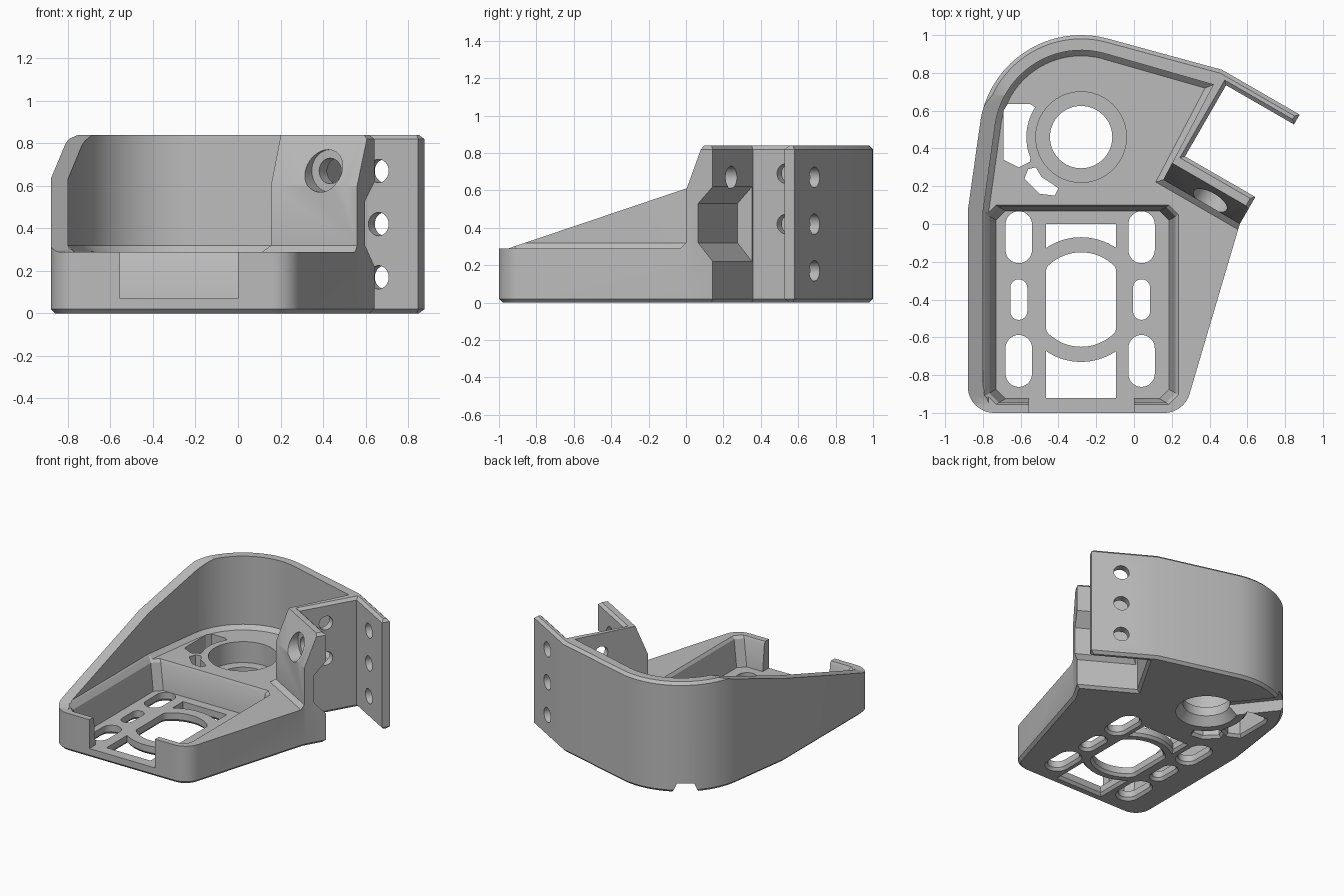
import bpy, bmesh, math
from mathutils import Vector, Matrix

cube = bpy.data.objects.get("Cube")
if cube:
    bpy.data.objects.remove(cube, do_unlink=True)

grey = bpy.data.materials.new("plain grey")
grey.use_nodes = True
grey.diffuse_color = (0.5, 0.5, 0.5, 1)
grey.node_tree.nodes["Principled BSDF"].inputs["Base Color"].default_value = (0.5, 0.5, 0.5, 1)

HEIGHT, FLOOR, TRAY = 0.84, 0.29, 0.07
BORE = Vector((-0.28, 0.46))
TRAY_MID = Vector((-0.28, -0.40))

# Frame of the clamp: s runs along the ears, n across them
U = Vector((math.cos(math.radians(30)), -0.5))
N = Vector((0.5, math.cos(math.radians(30))))
ORIGIN = Vector((0.56, 0.0))
CLAMP = Matrix(((U.x, N.x, 0, ORIGIN.x), (U.y, N.y, 0, ORIGIN.y), (0, 0, 1, 0), (0, 0, 0, 1)))


def clamp_point(s, n):
    return ORIGIN + U * s + N * n


def arc(center, r, a0, a1, steps):
    angles = [math.radians(a0 + (a1 - a0) * i / steps) for i in range(steps + 1)]
    return [Vector((center[0] + r * math.cos(a), center[1] + r * math.sin(a))) for a in angles]


def circle(center, r, steps=64):
    return arc(center, r, 0, 360, steps)[:-1]


def slot(center, w, h):
    r, d = w / 2, (h - w) / 2
    return (arc((center[0], center[1] + d), r, 0, 180, 16)
            + arc((center[0], center[1] - d), r, 180, 360, 16))


def inset(pts, d):
    """Move a counter-clockwise outline inwards by d."""
    out = []
    for i, p in enumerate(pts):
        a, b = (p - pts[i - 1]).normalized(), (pts[(i + 1) % len(pts)] - p).normalized()
        na, nb = Vector((-a.y, a.x)), Vector((-b.y, b.x))
        out.append(p + (na + nb) * d / (1 + na.dot(nb)))
    return out


def loft(name, levels, matrix=None):
    """Solid through stacked outlines, given as (height, outline) pairs."""
    bm = bmesh.new()
    rings = [[bm.verts.new((p[0], p[1], z)) for p in pts] for z, pts in levels]
    for low, high in zip(rings, rings[1:]):
        for i in range(len(low)):
            j = (i + 1) % len(low)
            bm.faces.new((low[i], low[j], high[j], high[i]))
    bm.faces.new(rings[0][::-1])
    bm.faces.new(rings[-1])
    if matrix:
        bm.transform(matrix)
    bmesh.ops.recalc_face_normals(bm, faces=bm.faces)
    mesh = bpy.data.meshes.new(name)
    bm.to_mesh(mesh)
    bm.free()
    obj = bpy.data.objects.new(name, mesh)
    mesh.materials.append(grey)
    bpy.context.collection.objects.link(obj)
    return obj


def cut(levels, matrix=None):
    cutter = loft("cutter", levels, matrix)
    cutter.hide_render = True
    mod = body.modifiers.new("cut", "BOOLEAN")
    mod.operation, mod.solver, mod.object = "DIFFERENCE", "EXACT", cutter
    bpy.context.view_layer.objects.active = body
    bpy.ops.object.modifier_apply(modifier=mod.name)
    bpy.data.objects.remove(cutter, do_unlink=True)


def cut_hole(pts, top=0.33):
    """Through hole with a chamfered lower rim."""
    cut([(-0.02, inset(pts, -0.035)), (0.02, pts), (top, pts)])


# Local (a, b, height) axes turned so that a profile is swept along s or n
ALONG_S = CLAMP @ Matrix(((0, 0, 1, 0), (1, 0, 0, 0), (0, 1, 0, 0), (0, 0, 0, 1)))
ALONG_N = CLAMP @ Matrix(((1, 0, 0, 0), (0, 0, 1, 0), (0, 1, 0, 0), (0, 0, 0, 1)))

# Body outline with round back, clamp channel and flange
outline = arc((-0.74, -0.86), 0.14, 180, 270, 12) + arc((0.16, -0.86), 0.14, 270, 343, 12)
outline += [clamp_point(s, n) for s, n in
            ((0, 0), (0, 0.165), (-0.43, 0.165), (-0.43, 0.6),
             (-0.015, 0.6), (-0.015, 0.66), (-0.49, 0.66))]
outline += arc(BORE, 0.54, 74, 170, 32) + [Vector((-0.88, 0.07))]
body = loft("bracket_body", [(0, inset(outline, 0.02)), (0.02, outline),
                             (HEIGHT - 0.02, outline), (HEIGHT, inset(outline, 0.02))])

# Open space inside the tall wall, chamfered at the floor
space = [Vector(p) for p in ((-0.8, -1.1), (0.9, -1.1), (0.733, -0.1), (0.155, 0.234), (0.42, 0.738))]
space += arc(BORE, 0.46, 74, 170, 32) + [Vector((-0.8, 0.06))]
cut([(FLOOR, inset(space, 0.03)), (FLOOR + 0.03, space), (1, space)])

# Slanted top of the left wall
slope = [(-1.2, FLOOR), (-0.95, FLOOR), (0.7, 0.846), (0.7, 1), (-1.2, 1)]
cut([(-1, slope), (-0.2, slope)],
    Matrix(((0, 0, 1, 0), (1, 0, 0, 0), (0, 1, 0, 0), (0, 0, 0, 1))))

# Sunken tray with sloping sides, and the notch in its front wall
def tray_rim(dx, dy):
    x0, x1, y0, y1, c = -0.78 + dx, 0.235 - dx, -0.955 + dy, 0.1 - dy, 0.05
    return [(x0 + c, y0), (x1 - c, y0), (x1, y0 + c), (x1, y1 - c),
            (x1 - c, y1), (x0 + c, y1), (x0, y1 - c), (x0, y0 + c)]


cut([(TRAY, tray_rim(0.05, 0.03)), (FLOOR - 0.02, tray_rim(0.015, 0.01)),
     (FLOOR + 0.02, tray_rim(-0.015, -0.01))])
notch = [(-0.555, -1.1), (0, -1.1), (0, -0.9), (-0.555, -0.9)]
cut([(TRAY, notch), (0.4, notch)])

# Tray openings: long and short slots, central hole, curved windows
for x in (-0.61, 0.04):
    for y in (-0.07, -0.725):
        cut_hole(slot((x, y), 0.14, 0.275))
    cut_hole(slot((x, -0.4), 0.09, 0.215))
cut_hole([Vector((min(max(p.x, -0.465), -0.095), p.y)) for p in circle(TRAY_MID, 0.25)])

half, reach = 0.185, 0.33
xs = [-half + 2 * half * i / 16 for i in range(17)]
back_curve = [TRAY_MID + Vector((x, math.sqrt(reach ** 2 - x ** 2))) for x in xs]
front_curve = [TRAY_MID - Vector((x, math.sqrt(reach ** 2 - x ** 2))) for x in xs]
cut_hole(back_curve + [Vector((-0.095, 0)), Vector((-0.465, 0))])
cut_hole(front_curve + [Vector((-0.465, -0.92)), Vector((-0.095, -0.92))])

# Round seat with its through hole and flared lower rim
cut([(0.13, circle(BORE, 0.24)), (0.4, circle(BORE, 0.24))])
cut([(-0.02, circle(BORE, 0.235)), (0.06, circle(BORE, 0.165)), (0.4, circle(BORE, 0.165))])

# Two openings beside the seat
side_window = [Vector((-0.69, 0.34)), Vector((-0.61, 0.30)), Vector((-0.55, 0.33))]
side_window += arc(BORE, 0.29, 202, 147, 12) + [Vector((-0.55, 0.635)), Vector((-0.67, 0.635)),
                                                Vector((-0.69, 0.60))]
cut_hole(side_window)
cut_hole([Vector(p) for p in ((-0.58, 0.24), (-0.5, 0.16), (-0.42, 0.15), (-0.40, 0.19),
                              (-0.49, 0.25), (-0.52, 0.30), (-0.56, 0.29))])

# Groove under the base from the seat to the rounded back
groove = [(-0.1, -0.02), (0.1, -0.02), (0.06, 0.07), (-0.06, 0.07)]
d = Vector((-0.62, 0.785))
cut([(0.1, groove), (0.7, groove)],
    Matrix(((d.y, 0, d.x, BORE.x), (-d.x, 0, d.y, BORE.y), (0, 1, 0, 0), (0, 0, 0, 1))))

# Front ear: slanted upper face and a groove across the back
ear_slant = [(-0.2, 0.6), (0, 0.6), (0.117, 0.88), (-0.2, 0.88)]
cut([(-0.55, ear_slant), (0.1, ear_slant)], ALONG_S)
ear_groove = [(0.2, 0.185), (0.2, 0.655), (0.165, 0.62), (0.075, 0.53), (0.075, 0.32), (0.165, 0.22)]
cut([(-0.42, ear_groove), (0.1, ear_groove)], ALONG_S)

# Screw holes of the ear, flange and channel wall
ear_hole = (-0.198, 0.67)
cut([(-0.2, circle(ear_hole, 0.1, 40)), (0.09, circle(ear_hole, 0.1, 40))], ALONG_N)
cut([(0, circle(ear_hole, 0.06, 40)), (0.3, circle(ear_hole, 0.06, 40))], ALONG_N)
for z in (0.17, 0.42, 0.67):
    hole = circle((-0.23, z), 0.055, 32)
    cut([(0.5, hole), (0.8, hole)], ALONG_N)
for z in (0.42, 0.69):
    hole = circle((0.366, z), 0.052, 32)
    cut([(-0.6, hole), (-0.38, hole)], ALONG_S)

# Smooth curves, crisp edges
bpy.ops.object.select_all(action="DESELECT")
body.select_set(True)
bpy.context.view_layer.objects.active = body
bpy.ops.object.shade_smooth_by_angle(angle=math.radians(25))
